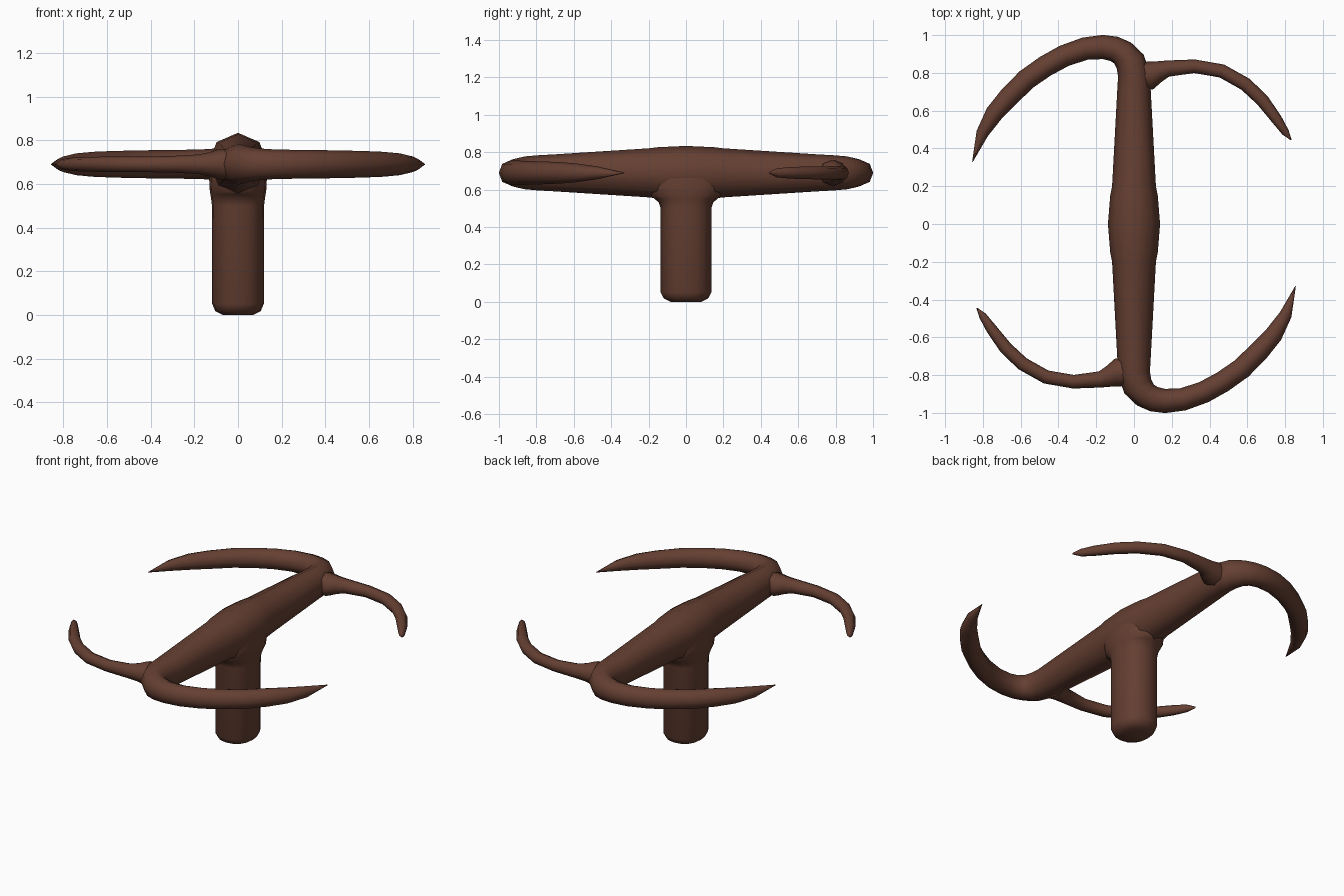
import bpy, bmesh, math
from mathutils import Vector

cube = bpy.data.objects.get("Cube")
if cube:
    bpy.data.objects.remove(cube, do_unlink=True)

MID = 0.69  # height of the crossbar axis

brown = bpy.data.materials.new("dark brown")
brown.use_nodes = True
COLOR = (0.13, 0.05, 0.032, 1)
brown.diffuse_color = COLOR
brown.node_tree.nodes["Principled BSDF"].inputs["Base Color"].default_value = COLOR


def loft(name, rings):
    """Skin a list of equal rings of points and cap both ends."""
    bm = bmesh.new()
    loops = [[bm.verts.new(p) for p in ring] for ring in rings]
    n = len(loops[0])
    for a, b in zip(loops, loops[1:]):
        for i in range(n):
            j = (i + 1) % n
            bm.faces.new((a[i], a[j], b[j], b[i]))
    bm.faces.new(loops[0][::-1])
    bm.faces.new(loops[-1])
    bmesh.ops.recalc_face_normals(bm, faces=bm.faces)
    mesh = bpy.data.meshes.new(name)
    bm.to_mesh(mesh)
    bm.free()
    mesh.materials.append(brown)
    obj = bpy.data.objects.new(name, mesh)
    bpy.context.collection.objects.link(obj)
    bpy.ops.object.select_all(action='DESELECT')
    obj.select_set(True)
    bpy.context.view_layer.objects.active = obj
    bpy.ops.object.shade_smooth_by_angle(angle=math.radians(60))


def sweep(name, path, sides=8):
    """Sweep an oval along a level path of (x, y, half width, half height)."""
    pts = [Vector((x, y, MID)) for x, y, w, h in path]
    rings = []
    for k, (x, y, w, h) in enumerate(path):
        along = (pts[min(k + 1, len(pts) - 1)] - pts[max(k - 1, 0)]).normalized()
        side = Vector((along.y, -along.x, 0))
        angles = [math.tau * i / sides for i in range(sides)]
        rings.append([pts[k] + side * w * math.cos(a) + Vector((0, 0, h * math.sin(a)))
                      for a in angles])
    loft(name, rings)


def turned(path):
    """The same path turned half way round the vertical axis."""
    return [(-x, -y, w, h) for x, y, w, h in path]


# Crossbar running on into a large hooked arm at each end
half_bar = [
    (0, 0.15, 0.126, 0.137), (0, 0.2, 0.116, 0.131), (0, 0.7, 0.089, 0.099),
    (0, 0.79, 0.085, 0.094), (-0.02, 0.86, 0.08, 0.088), (-0.06, 0.905, 0.071, 0.078),
    (-0.105, 0.927, 0.067, 0.072), (-0.165, 0.937, 0.064, 0.068),
    (-0.26, 0.928, 0.06, 0.066), (-0.37, 0.89, 0.058, 0.065),
    (-0.47, 0.835, 0.057, 0.063), (-0.57, 0.765, 0.056, 0.061),
    (-0.665, 0.67, 0.054, 0.057), (-0.74, 0.585, 0.048, 0.05),
    (-0.803, 0.48, 0.033, 0.035), (-0.855, 0.33, 0.002, 0.002),
]
sweep("crossbar_with_large_arms",
      turned(half_bar)[::-1] + [(0, 0, 0.138, 0.144)] + half_bar)

# Small curved arms opposite the large ones
small_arm = [
    (0, 0.78, 0.07, 0.07), (0.085, 0.786, 0.075, 0.07), (0.13, 0.808, 0.056, 0.055),
    (0.18, 0.823, 0.043, 0.045), (0.32, 0.835, 0.036, 0.037),
    (0.465, 0.81, 0.036, 0.036), (0.59, 0.74, 0.036, 0.035),
    (0.68, 0.655, 0.035, 0.034), (0.755, 0.555, 0.029, 0.031),
    (0.802, 0.485, 0.02, 0.024), (0.832, 0.445, 0.003, 0.004),
]
sweep("small_arm_back", small_arm)
sweep("small_arm_front", turned(small_arm))

# Stem with rounded foot and flared top: (height, half width, half depth)
stem = [(0, 0.07, 0.08), (0.018, 0.104, 0.118), (0.05, 0.118, 0.135),
        (0.5, 0.119, 0.135), (0.53, 0.123, 0.145), (0.552, 0.126, 0.168),
        (0.566, 0.129, 0.19), (0.62, 0.132, 0.2), (MID, 0.125, 0.2)]


def rounded(t):
    """Slightly squared cosine."""
    return math.copysign(abs(t) ** 0.86, t)


loft("stem", [[Vector((rx * rounded(math.cos(a)), ry * rounded(math.sin(a)), z))
               for a in [math.tau * i / 16 for i in range(16)]]
              for z, rx, ry in stem])
